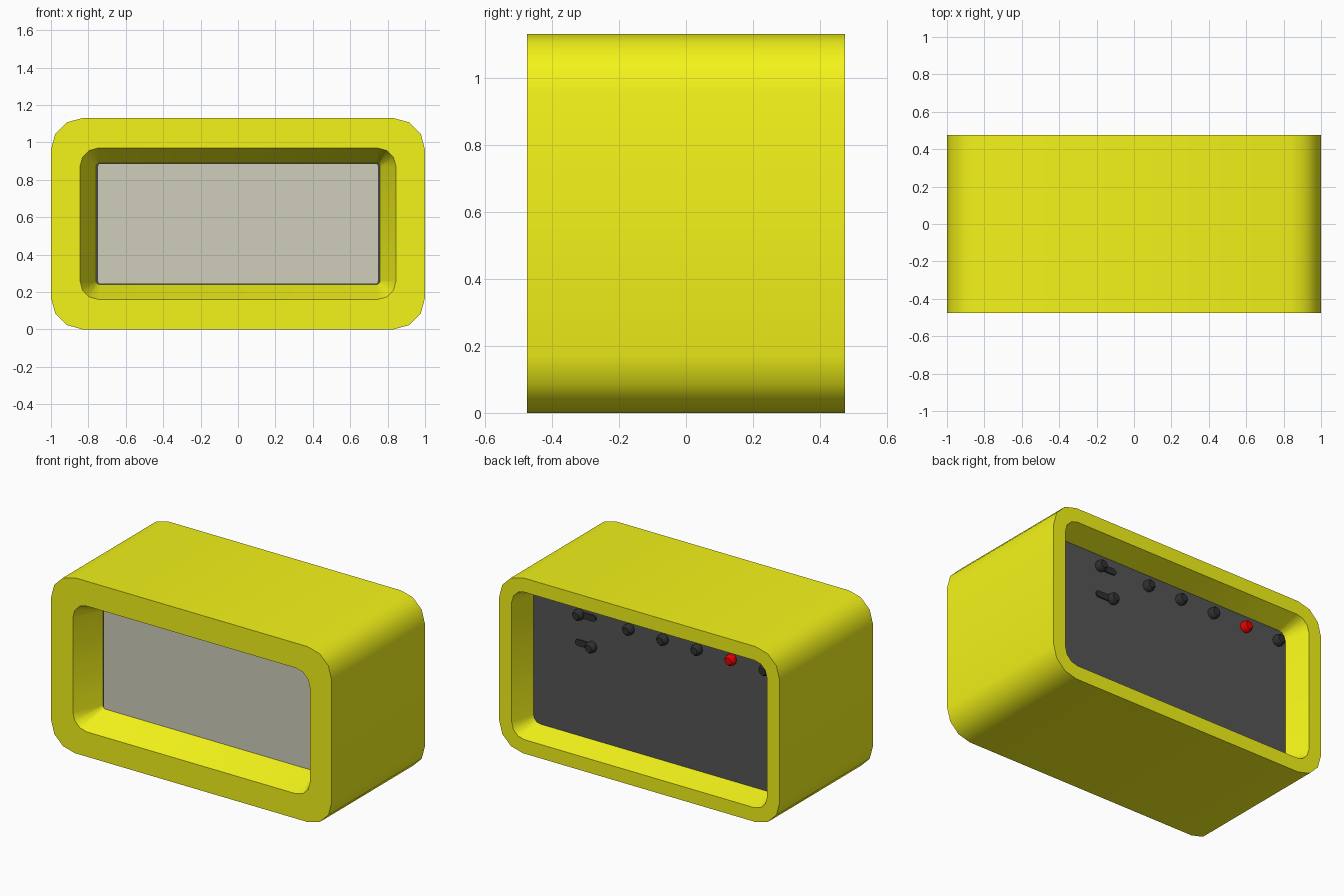
import bpy, bmesh, math

if "Cube" in bpy.data.objects:
    bpy.data.objects.remove(bpy.data.objects["Cube"])

ZC = 0.565      # height of the centre line
BACK = 0.325    # y of the recessed back panel


def material(name, rgb):
    m = bpy.data.materials.new(name)
    m.diffuse_color = (*rgb, 1)
    m.use_nodes = True
    m.node_tree.nodes["Principled BSDF"].inputs["Base Color"].default_value = m.diffuse_color
    return m


yellow = material("yellow", (0.9, 0.9, 0.01))
dark = material("dark_grey", (0.09, 0.09, 0.09))
black = material("black", (0.03, 0.03, 0.03))
red = material("red", (0.8, 0.0, 0.0))
pale = material("pale_screen", (0.62, 0.61, 0.50))


def rounded_rect(w, h, r, y, cx=0, cz=ZC, seg=3):
    """Rounded rectangle in the xz plane; w and h are half sizes."""
    pts = []
    for k, (sx, sz) in enumerate(((1, 1), (-1, 1), (-1, -1), (1, -1))):
        for i in range(seg + 1):
            a = math.pi / 2 * (k + i / seg)
            pts.append((cx + sx * (w - r) + r * math.cos(a), y,
                        cz + sz * (h - r) + r * math.sin(a)))
    return pts


def loft(name, rings, mat, caps=True, angle=40):
    bm = bmesh.new()
    loops = [[bm.verts.new(p) for p in ring] for ring in rings]
    n = len(loops[0])
    for a, b in zip(loops, loops[1:]):
        for i in range(n):
            j = (i + 1) % n
            bm.faces.new((a[i], a[j], b[j], b[i]))
    if caps:
        bm.faces.new(loops[0])
        bm.faces.new(loops[-1])
    bmesh.ops.recalc_face_normals(bm, faces=bm.faces)
    me = bpy.data.meshes.new(name)
    bm.to_mesh(me)
    bm.free()
    me.materials.append(mat)
    ob = bpy.data.objects.new(name, me)
    bpy.context.collection.objects.link(ob)
    bpy.ops.object.select_all(action='DESELECT')
    ob.select_set(True)
    bpy.context.view_layer.objects.active = ob
    bpy.ops.object.shade_smooth_by_angle(angle=math.radians(angle))
    return ob


# Yellow casing: front recess, front rim, outer skin, back rim, back recess
loft("casing", [
    rounded_rect(0.76, 0.325, 0.02, -0.29),
    rounded_rect(0.845, 0.405, 0.10, -0.475),
    rounded_rect(1.0, 0.565, 0.17, -0.475),
    rounded_rect(1.0, 0.565, 0.17, 0.475),
    rounded_rect(0.91, 0.475, 0.09, 0.475),
    rounded_rect(0.86, 0.43, 0.05, BACK),
], yellow, caps=False)

# Dark inner body filling the casing, and the screen on its front
loft("inner_body", [rounded_rect(0.765, 0.33, 0.02, -0.288),
                    rounded_rect(0.86, 0.43, 0.05, BACK)], dark)
loft("screen", [rounded_rect(0.75, 0.323, 0.015, -0.30),
                rounded_rect(0.75, 0.323, 0.015, -0.28)], pale)


# Round knob with a slightly domed end
def knob(name, x, z, mat, r=0.035):
    loft(name, [rounded_rect(s, s, s * 0.999, y, x, z, 2) for s, y in
                ((r, BACK - 0.01), (r, BACK + 0.03), (r * 0.7, BACK + 0.042))], mat)


# Row of push buttons, the fourth one red
for i in range(5):
    knob(f"button_{i + 1}", 0.173 - 0.243 * i, 0.92, red if i == 3 else black)

# Two slider slots with their knobs at opposite ends
for label, z, side in (("upper", 0.92, 1), ("lower", 0.735, -1)):
    loft(f"{label}_slider_slot",
         [rounded_rect(0.075, 0.02, 0.0199, y, 0.485, z)
          for y in (BACK - 0.01, BACK + 0.008)], black)
    knob(f"{label}_slider_knob", 0.485 + side * 0.045, z, black)
